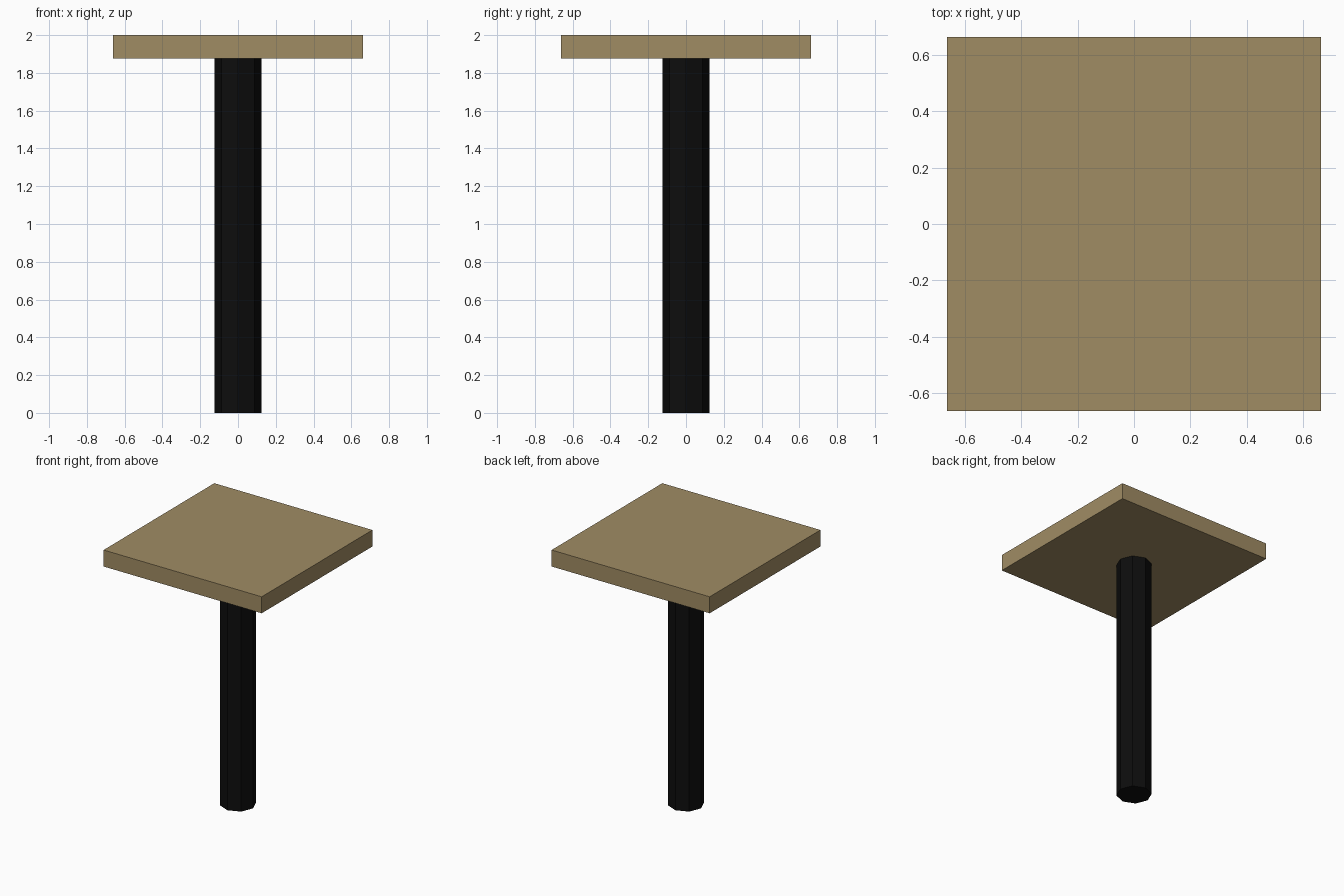
import bpy

cube = bpy.data.objects.get("Cube")
if cube:
    bpy.data.objects.remove(cube, do_unlink=True)

HEIGHT = 2.0
TOP_WIDTH = 1.325
TOP_THICKNESS = 0.125
POST_RADIUS = 0.125
POST_HEIGHT = HEIGHT - TOP_THICKNESS


def make_material(name, rgb):
    mat = bpy.data.materials.new(name)
    mat.use_nodes = True
    color = (*rgb, 1.0)
    mat.diffuse_color = color
    mat.node_tree.nodes["Principled BSDF"].inputs["Base Color"].default_value = color
    return mat


def finish(name, mat):
    obj = bpy.context.object
    obj.name = obj.data.name = name
    obj.data.materials.append(mat)
    return obj


wood = make_material("tan wood", (0.352, 0.262, 0.127))
black = make_material("black metal", (0.004, 0.004, 0.004))

# Eight-sided post with corners on the axes
bpy.ops.mesh.primitive_cylinder_add(
    vertices=8, radius=POST_RADIUS, depth=POST_HEIGHT,
    location=(0, 0, POST_HEIGHT / 2))
finish("post", black)

# Square table top
bpy.ops.mesh.primitive_cube_add(
    size=1, location=(0, 0, HEIGHT - TOP_THICKNESS / 2))
top = finish("table_top", wood)
top.scale = (TOP_WIDTH, TOP_WIDTH, TOP_THICKNESS)
bpy.ops.object.transform_apply(location=False, rotation=False, scale=True)
